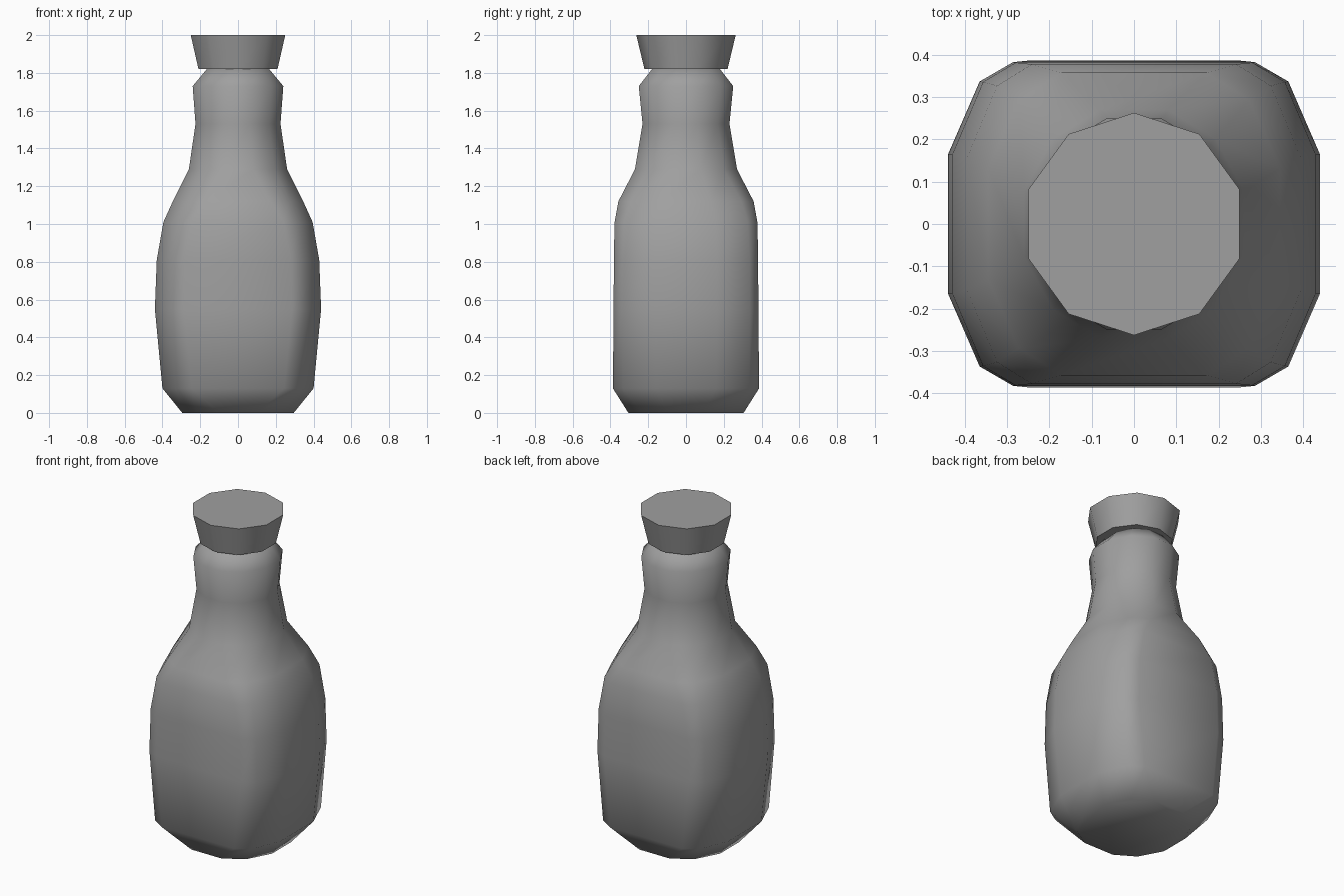
import bpy, bmesh, math

if "Cube" in bpy.data.objects:
    bpy.data.objects.remove(bpy.data.objects["Cube"])

grey = bpy.data.materials.new("plain grey")
grey.use_nodes = True
grey.diffuse_color = (0.35, 0.35, 0.35, 1)
grey.node_tree.nodes["Principled BSDF"].inputs["Base Color"].default_value = (0.35, 0.35, 0.35, 1)


def loft(name, rings, angle):
    """Skin a stack of closed rings, cap both ends and shade smooth."""
    bm = bmesh.new()
    loops = [[bm.verts.new(p) for p in ring] for ring in rings]
    n = len(loops[0])
    for low, high in zip(loops, loops[1:]):
        for i in range(n):
            j = (i + 1) % n
            bm.faces.new((low[i], low[j], high[j], high[i]))
    bm.faces.new(loops[0][::-1])
    bm.faces.new(loops[-1])
    mesh = bpy.data.meshes.new(name)
    bm.to_mesh(mesh)
    bm.free()
    mesh.materials.append(grey)
    obj = bpy.data.objects.new(name, mesh)
    bpy.context.collection.objects.link(obj)
    bpy.ops.object.select_all(action='DESELECT')
    obj.select_set(True)
    bpy.context.view_layer.objects.active = obj
    bpy.ops.object.shade_smooth_by_angle(angle=math.radians(angle))
    return obj


# Quarter outlines: a rounded square for the belly, a circle for the neck
SQUARE = [(1, 0.43), (0.83, 0.88), (0.65, 1)]
ROUND = [(1, 0.27), (0.73, 0.73), (0.27, 1)]


def section(z, hx, hy, roundness):
    quarter = [((a + (c - a) * roundness) * hx, (b + (d - b) * roundness) * hy)
               for (a, b), (c, d) in zip(SQUARE, ROUND)]
    half = quarter + [(-x, y) for x, y in reversed(quarter)]
    return [(x, y, z) for x, y in half + [(-x, -y) for x, y in half]]


# Bottle body: height, half width, half depth, roundness
profile = [
    (0, 0.295, 0.305, 0.8), (0.13, 0.40, 0.387, 0.1), (0.55, 0.44, 0.383, 0),
    (0.81, 0.43, 0.382, 0), (1.01, 0.395, 0.378, 0.1), (1.12, 0.345, 0.358, 0.4),
    (1.29, 0.26, 0.27, 0.9), (1.53, 0.225, 0.23, 1), (1.73, 0.24, 0.25, 1),
    (1.82, 0.165, 0.18, 1),
]
loft("bottle_body", [section(*row) for row in profile], 75)


# Ten-sided tapered stopper
def decagon(z, r):
    return [(r * math.sin(-k * math.tau / 10), r * math.cos(k * math.tau / 10), z)
            for k in range(10)]


loft("stopper", [decagon(1.82, 0.22), decagon(2, 0.263)], 40)
